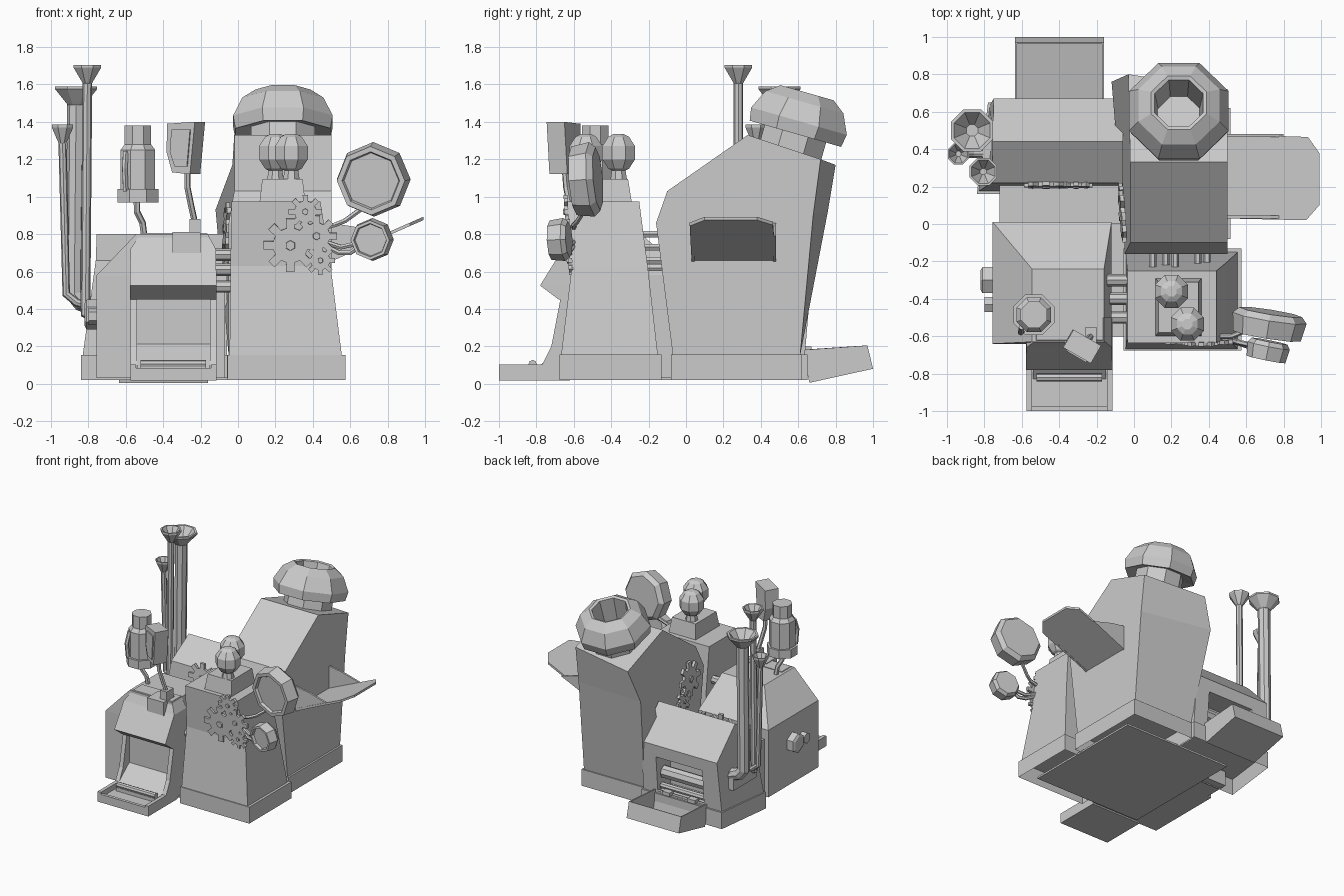
import bpy, bmesh
from math import cos, sin, pi, radians
from mathutils import Vector, Matrix

if "Cube" in bpy.data.objects:
    bpy.data.objects.remove(bpy.data.objects["Cube"])


def loft(name, rings, mat=None, open_face=None, base=True):
    """Skin a list of equal-length rings, cap the ends."""
    bm = bmesh.new()
    vs = [[bm.verts.new(p) for p in r] for r in rings]
    n = len(vs[0])
    for a, b in zip(vs, vs[1:]):
        for i in range(n):
            if i != open_face:
                j = (i + 1) % n
                bm.faces.new((a[i], a[j], b[j], b[i]))
    if base:
        bm.faces.new(vs[0][::-1])
    bm.faces.new(vs[-1])
    bmesh.ops.recalc_face_normals(bm, faces=bm.faces)
    if mat:
        bm.transform(mat)
    me = bpy.data.meshes.new(name)
    bm.to_mesh(me)
    bm.free()
    ob = bpy.data.objects.new(name, me)
    bpy.context.collection.objects.link(ob)
    return ob


def rect(x0, x1, y0, y1, z):
    return [(x0, y0, z), (x1, y0, z), (x1, y1, z), (x0, y1, z)]


def box(name, x0, x1, y0, y1, z0, z1, **kw):
    return loft(name, [rect(x0, x1, y0, y1, z0), rect(x0, x1, y0, y1, z1)], **kw)


def prism(name, prof, x0, x1, **kw):
    """Extrude a y-z profile along x."""
    return loft(name, [[(x, y, z) for y, z in prof] for x in (x0, x1)], **kw)


def lathe(name, prof, mat, n=8):
    ring = lambda r, z: [(r * cos(2 * pi * (i + .5) / n), r * sin(2 * pi * (i + .5) / n), z) for i in range(n)]
    return loft(name, [ring(r, z) for r, z in prof], mat)


def aim(pos, d):
    return Matrix.Translation(pos) @ Vector(d).to_track_quat('Z', 'Y').to_matrix().to_4x4()


def tube(name, pts, r, n=6):
    pts = [Vector(p) for p in pts]
    seg = [(b - a).normalized() for a, b in zip(pts, pts[1:])]
    tan = [seg[0]] + [(a + b).normalized() for a, b in zip(seg, seg[1:])] + [seg[-1]]
    q, prev, rings = tan[0].to_track_quat('Z', 'Y'), tan[0], []
    for p, t in zip(pts, tan):
        q = prev.rotation_difference(t) @ q
        prev = t
        rings.append([p + q @ Vector((r * cos(2 * pi * i / n), r * sin(2 * pi * i / n), 0)) for i in range(n)])
    return loft(name, rings)


def gear(name, pos, d, r, teeth=8):
    rings = []
    for z in (-.01, .012):
        ring = []
        for k in range(teeth):
            for off, f in ((-.3, .65), (-.2, 1), (.2, 1), (.3, .65)):
                a = 2 * pi * (k + off) / teeth
                ring.append((r * f * cos(a), r * f * sin(a), z))
        rings.append(ring)
    loft(name, rings, aim(pos, d))
    lathe(name + "_hub", [(r * .22, 0), (r * .18, .02)], aim(pos, d), 6)


def cut(ob, *b):
    c = box(ob.name + "_cutter", *b)
    c.hide_render = True
    c.hide_viewport = True
    m = ob.modifiers.new("opening", 'BOOLEAN')
    m.operation, m.object, m.solver = 'DIFFERENCE', c, 'EXACT'


# Hopper tower, rear right
right = [(-.07, .15), (-.16, .86), (-.10, 1.03), (.33, 1.33), (.72, 1.20), (.68, .90), (.61, .15)]
left = [(-.05, -.07, .15), (-.05, -.16, .86), (-.02, -.10, 1.03), (-.02, .33, 1.33),
        (-.03, .80, 1.17), (-.12, .76, .93), (-.05, .61, .15)]
loft("hopper_tower", [left, [(.5, y, z) for y, z in right]])
box("hopper_skirt", -.06, .515, -.08, .62, .02, .155, base=False)

# Tilted octagonal funnel with flared brim and hollow mouth
lathe("hopper_funnel", [(.185, -.1), (.185, .11), (.275, .09), (.288, .16), (.235, .265), (.16, .318), (.14, .31), (.12, .05)],
      Matrix.Translation((.24, .56, 1.25)) @ Matrix.Rotation(radians(-16), 4, 'X'))

# Side chute on the right
chute = [(.48, .03), (.92, .02), (.99, .10), (.99, .38), (.93, .465), (.48, .48)]
lift = lambda x: .65 + (x - .48) * .44
loft("side_chute", [[(x, y, lift(x) + h) for x, y in chute] for h in (0, .018)])
for y in (.03, .465):
    loft("side_chute_wall", [[(.49, yy, .65), (.8, yy, .79), (.62, yy, .84), (.49, yy, .86)] for yy in (y, y + .015)])

# Front right tower with stepped taper
loft("front_tower", [rect(-.045, .555, -.668, -.15, .15), rect(-.04, .495, -.61, -.205, .63),
                     rect(-.035, .44, -.635, -.25, .975)])
box("front_tower_skirt", -.055, .575, -.675, -.13, .02, .155, base=False)
loft("bulb_pedestal", [rect(.115, .36, -.60, -.29, .97), rect(.13, .345, -.58, -.31, 1.095)])
for x, y in ((.20, -.36), (.285, -.535)):
    lathe("bulb", [(.05, 1.08), (.04, 1.14), (.06, 1.15), (.095, 1.2), (.095, 1.27), (.06, 1.32), (.03, 1.335)],
          Matrix.Translation((x, y, 0)))

# Gears on the tower, the hopper side and the rear unit
for x, z, r in ((.28, .74, .145), (.42, .79, .11), (.36, .92, .09), (.44, .66, .08)):
    gear("tower_gear", (x, -.61 - (z - .63) * .072 - .006, z), (0, -1, -.07), r)
gear("hopper_gear", (-.06, .04, .83), (-1, -.08, .05), .14)
gear("hopper_gear", (-.065, .13, .68), (-1, -.08, .05), .09)
for x, r in ((-.47, .12), (-.31, .09)):
    gear("rear_gear", (x, .208, .60), (0, -1, .08), r)

# Lens discs on bent arms
for pos, d, r, t in (((.72, -.535, 1.09), (-.16, -1, -.08), .2, .13), ((.715, -.675, .77), (-.2, -1, -.05), .115, .1)):
    lathe("lens", [(r * .85, -t / 2), (r, -t / 4), (r * .92, t / 2), (r * .78, t / 2), (r * .74, t / 2 - .02)],
          aim(pos, d) @ Matrix.Rotation(pi / 8, 4, 'Z'))
tube("lens_arm_upper", [(.44, -.6, .83), (.52, -.6, .85), (.57, -.58, .87), (.68, -.53, .95)], .014)
tube("lens_arm_lower", [(.46, -.6, .74), (.54, -.63, .70), (.6, -.65, .70), (.68, -.66, .76)], .014)
tube("lens_arm_lower", [(.46, -.6, .76), (.55, -.63, .73), (.64, -.65, .75)], .014)

# Front left unit with hipped top
loft("front_unit", [rect(-.755, -.12, -.64, .01, .03), rect(-.755, -.12, -.64, .01, .58),
                    rect(-.545, -.16, -.63, -.24, .8)])
loft("front_hood", [rect(-.578, -.115, -.68, -.5, .45), rect(-.578, -.115, -.78, -.5, .525),
                    rect(-.575, -.118, -.66, -.5, .72), rect(-.52, -.165, -.62, -.5, .805)])
for x in (-.575, -.15):
    prism("front_bay_wall", [(-.62, .02), (-.79, .02), (-.77, .1), (-.72, .2), (-.67, .46), (-.62, .46)], x, x + .035)
prism("front_bay_ramp", [(-.63, .03), (-.84, .05), (-.63, .22)], -.54, -.15)

# Front tray
box("front_tray", -.575, -.115, -1, -.62, .018, .06)
for x in (-.575, -.145):
    box("front_tray_rim", x, x + .03, -1, -.76, .05, .102)
box("front_tray_lip", -.545, -.145, -1, -.975, .05, .085)
tube("front_tray_roller", [(-.52, -.82, .105), (-.17, -.82, .105)], .022, 8)
box("front_tray_roller_bracket", -.52, -.17, -.84, -.8, .05, .09)

# Side knobs
lathe("side_knob", [(.08, 0), (.08, .055), (.06, .065)], aim((-.755, -.30, .37), (-1, 0, 0)), 6)
lathe("side_knob", [(.045, 0), (.045, .045)], aim((-.755, -.43, .36), (-1, 0, 0)), 6)

# Lamp on a bent stalk
tube("lamp_stalk", [(-.50, -.45, .78), (-.51, -.46, .86), (-.54, -.48, .92), (-.54, -.485, 1.0)], .018)
lathe("lamp", [(.118, .97), (.118, 1.04), (.1, 1.04), (.1, 1.25), (.076, 1.28), (.076, 1.38)],
      Matrix.Translation((-.535, -.485, 0)))
tube("lamp_side_pipe", [(-.6, -.57, 1.03), (-.605, -.58, 1.15), (-.6, -.55, 1.24)], .016)

# Gauge box on a bent stalk
box("gauge_foot", -.35, -.2, -.68, -.54, .7, .81)
box("gauge_socket", -.26, -.2, -.64, -.55, .8, .88)
tube("gauge_stalk", [(-.23, -.6, .86), (-.25, -.62, .95), (-.27, -.64, 1.05), (-.27, -.65, 1.18)], .017)
turn = Matrix.Translation((-.277, -.655, 0)) @ Matrix.Rotation(radians(-30), 4, 'Z')
loft("gauge_head", [[(-.055, y, 1.13), (.055, y, 1.12), (.085, y, 1.40), (-.085, y, 1.39), (-.09, y, 1.24)]
                    for y in (-.055, .055)], turn)
loft("gauge_face", [[(-.035, y, 1.16), (.04, y, 1.16), (.06, y, 1.36), (-.055, y, 1.36), (-.065, y, 1.24)]
                    for y in (-.063, -.04)], turn)

# Link between front and rear units
box("link_block", -.72, -.07, 0, .22, .03, .5)

# Rear left unit with pitched roof and opening
prof = [(.175, .15), (.22, .66), (.44, .8), (.67, .56), (.635, .15)]
lx = [-.83, -.76, -.755, -.75, -.77]
rear = loft("rear_unit", [[(x, y, z) for x, (y, z) in zip(lx, prof)], [(-.06, y, z) for y, z in prof]])
cut(rear, -.61, -.19, .47, .8, .17, .46)
loft("rear_skirt", [[(-.84, .16, z), (-.05, .16, z), (-.05, .65, z), (-.78, .65, z)] for z in (.02, .155)], base=False)
tube("rear_roller", [(-.6, .57, .31), (-.2, .57, .31)], .05, 8)
tube("rear_roller", [(-.6, .6, .21), (-.2, .6, .21)], .025, 8)

# Rear catch bin, open on top
bin_ob = prism("rear_bin", [(.62, .18), (.66, .005), (1, .08), (.97, .205)], -.635, -.16, open_face=3)
sol = bin_ob.modifiers.new("walls", 'SOLIDIFY')
sol.thickness, sol.offset = .014, -1
for x in (-.55, -.32):
    box("bin_hinge", x, x + .07, .62, .67, .17, .2)

# Horn pipes on the left: x, y, top, flare radius, pipe radius, bottom
for x, y, top, R, r, zb in ((-.805, .28, 1.705, .08, .026, .42), (-.865, .5, 1.59, .122, .048, .48),
                            (-.938, .375, 1.385, .062, .022, .48)):
    tube("horn_pipe", [(x, y, top - .09), (x + (.02 if R < .07 else -.01), y, zb), (x * .35 - .535, y, zb - .045),
                       (-.74, y, zb - .08)], r, 8)
    lathe("horn_flare", [(r, -.1), (R, -.015), (R, 0), (R * .85, 0), (r * .7, -.085)], Matrix.Translation((x, y, top)))
box("horn_manifold", -.81, -.74, .24, .54, .3, .44)

# Connecting pipes between units
for y, z in ((-.3, .72), (-.4, .64), (-.5, .55)):
    tube("cross_pipe", [(-.18, y, z - .03), (-.02, y, z - .03)], .033, 8)
for x, z in ((.1, .80), (.17, .73), (.22, .80), (.34, .66), (.39, .62)):
    tube("rear_link_pipe", [(x, -.28, z), (x, -.1, z)], .02, 6)

# Plate under the whole machine
box("under_plate", -.53, .45, -.6, .46, .02, .035)
